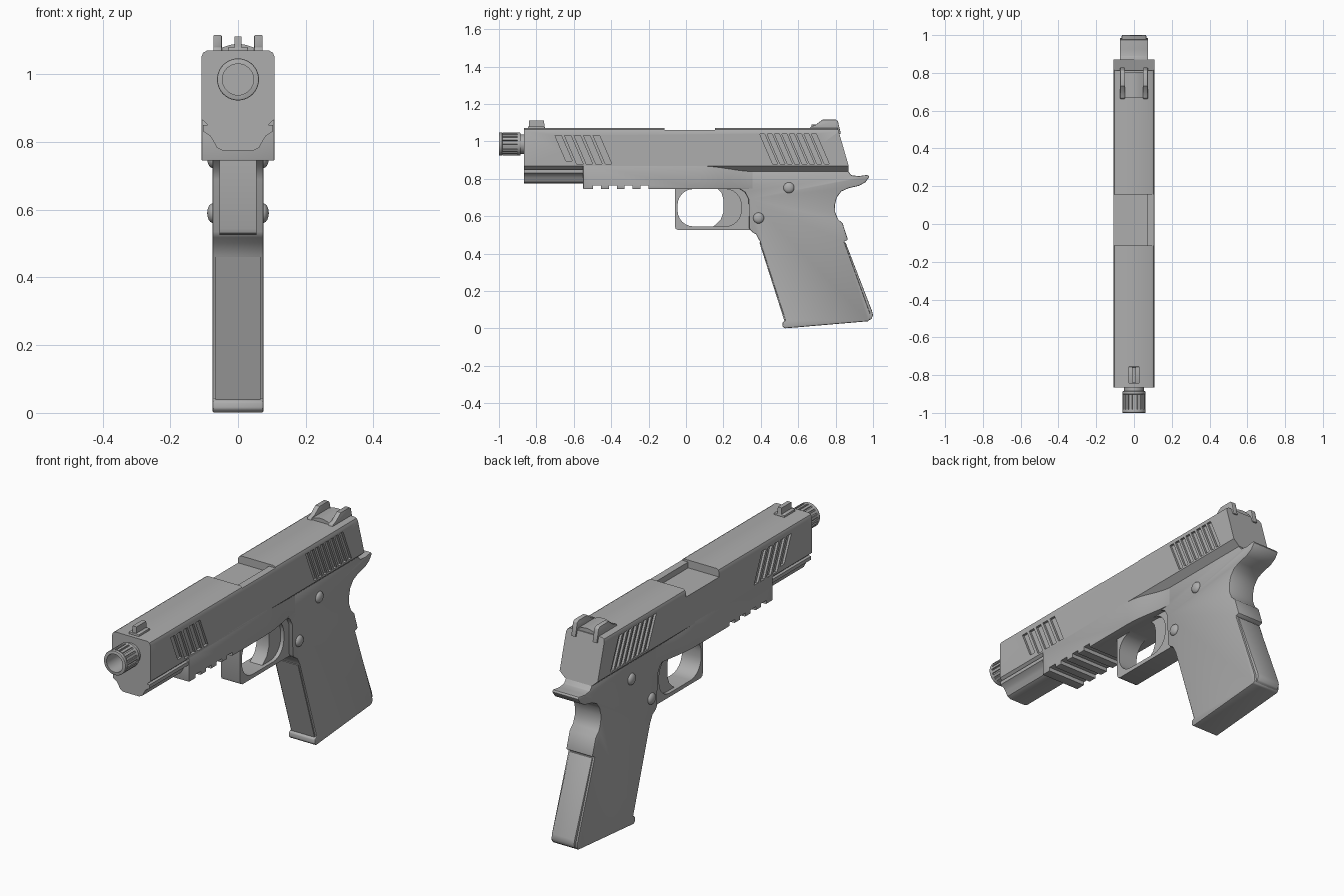
import bpy, bmesh, math

cube = bpy.data.objects.get("Cube")
if cube:
    bpy.data.objects.remove(cube, do_unlink=True)

grey = bpy.data.materials.new("plain_grey")
grey.use_nodes = True
GREY = (0.42, 0.42, 0.42, 1)
grey.diffuse_color = GREY
grey.node_tree.nodes["Principled BSDF"].inputs["Base Color"].default_value = GREY

PLACE = {"x": lambda p, t: (t, p[0], p[1]),
         "y": lambda p, t: (p[0], t, p[1]),
         "z": lambda p, t: (p[0], p[1], t)}


def activate(ob):
    bpy.ops.object.select_all(action="DESELECT")
    ob.select_set(True)
    bpy.context.view_layer.objects.active = ob


def apply_mod(ob, kind, **settings):
    mod = ob.modifiers.new(kind, kind)
    for key, value in settings.items():
        setattr(mod, key, value)
    activate(ob)
    bpy.ops.object.modifier_apply(modifier=mod.name)


def smooth(ob):
    activate(ob)
    bpy.ops.object.shade_smooth_by_angle(angle=math.radians(32))


def prisms(name, axis, solids, bevel=0.0):
    """Extrude each (outline, start, end) along an axis into one object."""
    bm = bmesh.new()
    for outline, a, b in solids:
        near = [bm.verts.new(PLACE[axis](p, a)) for p in outline]
        far = [bm.verts.new(PLACE[axis](p, b)) for p in outline]
        bm.faces.new(near)
        bm.faces.new(far[::-1])
        for i in range(len(near)):
            j = (i + 1) % len(near)
            bm.faces.new((near[i], near[j], far[j], far[i]))
    bmesh.ops.recalc_face_normals(bm, faces=bm.faces)
    mesh = bpy.data.meshes.new(name)
    bm.to_mesh(mesh)
    bm.free()
    ob = bpy.data.objects.new(name, mesh)
    bpy.context.collection.objects.link(ob)
    mesh.materials.append(grey)
    if bevel:
        apply_mod(ob, "BEVEL", width=bevel, segments=2, limit_method="ANGLE",
                  angle_limit=math.radians(40))
    smooth(ob)
    return ob


def cut(ob, cutter):
    cutter.hide_render = True
    apply_mod(ob, "BOOLEAN", operation="DIFFERENCE", solver="EXACT", object=cutter)
    bpy.data.objects.remove(cutter, do_unlink=True)
    smooth(ob)


def box(a0, a1, b0, b1):
    return [(a0, b0), (a1, b0), (a1, b1), (a0, b1)]


def mirrored(half):
    """Close a half outline across the centre plane."""
    return half + [(-x, v) for x, v in reversed(half)]


def ring(radius, n=40, cz=0.985):
    return [(radius * math.cos(math.tau * i / n), cz + radius * math.sin(math.tau * i / n))
            for i in range(n)]


def rounded(y0, y1, z0, z1, r, n=7):
    pts = []
    corners = [(y1 - r, z1 - r), (y0 + r, z1 - r), (y0 + r, z0 + r), (y1 - r, z0 + r)]
    for k, (cy, cz) in enumerate(corners):
        for i in range(n):
            a = math.pi / 2 * (k + i / (n - 1))
            pts.append((cy + r * math.cos(a), cz + r * math.sin(a)))
    return pts


# Slide: cross-section along y, with a raked rear end
W = 0.108
slide = prisms("slide", "y", [(mirrored(
    [(0.075, 0.838), (W, 0.868), (W, 1.052), (0.103, 1.064), (0.092, 1.07)]), -0.865, 0.87)])
for v in slide.data.vertices:
    if v.co.y > 0:
        v.co.y -= max(0, v.co.z - 0.868) * 0.29

# Ejection port, open towards one side
cut(slide, prisms("port_cutter", "y", [(
    [(-0.12, 1.03), (0.068, 1.03), (0.068, 1.06), (0.12, 1.06), (0.12, 1.1), (-0.12, 1.1)],
    -0.115, 0.155)]))


# Slanted grip grooves on both flanks
def groove(y, width, z0, z1):
    lean = 0.43
    drop = (z1 - z0) * lean
    return [(y, z1), (y + width, z1), (y + width + drop, z0), (y + drop, z0)]


grooves = [groove(0.394 + 0.0395 * i, 0.026, 0.878, 1.04) for i in range(8)]
grooves += [groove(-0.70 + 0.051 * i, 0.034, 0.895 if i == 0 else 0.877, 1.03) for i in range(5)]
cut(slide, prisms("groove_cutter", "x",
                  [(g, s * 0.096, s * 0.13) for g in grooves for s in (1, -1)]))

# Rounded dust cover under the front of the slide
prisms("dust_cover", "y", [(mirrored(
    [(0.045, 0.775), (0.062, 0.783), (0.074, 0.805), (0.082, 0.818), (0.104, 0.832),
     (0.104, 0.85)]), -0.865, -0.54)])

# Frame: full width in front, easing in to the grip width
taper = []
for i in range(9):
    t = i / 8
    taper.append((W - 0.034 * t * t * (3 - 2 * t), 0.08 + 0.3 * t))
frame = prisms("frame", "z", [(mirrored([(W, -0.55)] + taper), 0.745, 0.88)], 0.004)
cut(frame, prisms("rail_cutter", "x",
                  [(box(y, y + 0.043, 0.73, 0.764), -0.2, 0.2)
                   for y in (-0.498, -0.413, -0.328, -0.243)]))

# Trigger guard and trigger
guard = prisms("trigger_guard", "x", [(
    [(-0.06, 0.76), (-0.06, 0.545), (-0.055, 0.532), (-0.042, 0.525),
     (0.36, 0.525), (0.36, 0.76)], -0.054, 0.054)])
cut(guard, prisms("guard_cutter", "x",
                  [(rounded(-0.045, 0.295, 0.545, 0.745, 0.085), -0.1, 0.1)]))
prisms("trigger", "x", [(
    [(0.165, 0.75), (0.19, 0.725), (0.2, 0.69), (0.2, 0.62), (0.185, 0.58), (0.155, 0.552),
     (0.14, 0.54), (0.25, 0.54), (0.31, 0.6), (0.31, 0.75)], -0.035, 0.035)])

# Grip with the beavertail
prisms("grip", "x", [(
    [(0.28, 0.75), (0.315, 0.728), (0.335, 0.69), (0.338, 0.535), (0.35, 0.518), (0.375, 0.502),
     (0.395, 0.465), (0.532, 0.042), (0.517, 0.034), (0.515, 0.012), (0.528, 0.0),
     (0.975, 0.038), (0.985, 0.05), (0.984, 0.08), (0.845, 0.465), (0.866, 0.473),
     (0.838, 0.56), (0.812, 0.585), (0.798, 0.62), (0.796, 0.66), (0.806, 0.7), (0.83, 0.732),
     (0.87, 0.75), (0.925, 0.762), (0.96, 0.782), (0.98, 0.81), (0.974, 0.821),
     (0.925, 0.814), (0.885, 0.818), (0.86, 0.848), (0.3, 0.85)], -0.075, 0.075)], 0.005)
prisms("back_strap", "x", [(
    [(0.83, 0.46), (0.853, 0.46), (0.995, 0.092), (1.0, 0.07), (0.992, 0.05), (0.97, 0.04),
     (0.93, 0.06)], -0.065, 0.065)], 0.004)
prisms("front_strap", "x", [(
    [(0.42, 0.465), (0.392, 0.46), (0.526, 0.04), (0.57, 0.04)], -0.066, 0.066)])

# Domed pins on both sides
for name, y, z in (("upper_pin", 0.55, 0.752), ("lower_pin", 0.388, 0.59)):
    for side, s in (("left", 1), ("right", -1)):
        bpy.ops.mesh.primitive_uv_sphere_add(segments=24, ring_count=12, radius=1,
                                             location=(s * 0.074, y, z))
        pin = bpy.context.object
        pin.name = side + "_" + name
        pin.scale = (0.017, 0.029, 0.029)
        pin.data.materials.append(grey)
        smooth(pin)

# Barrel neck and fluted muzzle collar with an open bore
flutes = []
for i in range(18):
    for step, r in ((0, 0.062), (0.6, 0.062), (0.66, 0.056), (0.94, 0.056)):
        a = math.tau * (i + step) / 18
        flutes.append((r * math.cos(a), 0.985 + r * math.sin(a)))
for name, outline, y0, y1 in (("muzzle_rim", ring(0.062), -1.0, -0.982),
                              ("muzzle_flutes", flutes, -0.982, -0.902),
                              ("muzzle_collar", ring(0.062), -0.902, -0.885)):
    part = prisms(name, "y", [(outline, y0, y1)], 0.004 if outline is not flutes else 0)
    cut(part, prisms("bore_cutter", "y", [(ring(0.046), -1.1, -0.8)]))
prisms("barrel_neck", "y", [(ring(0.052), -0.89, -0.85)])

# Front sight: low base and a narrow fin
prisms("front_sight_base", "x", [(box(-0.845, -0.755, 1.065, 1.08), -0.03, 0.03)], 0.004)
prisms("front_sight_fin", "x", [(
    [(-0.84, 1.07), (-0.838, 1.112), (-0.76, 1.112), (-0.755, 1.07)], -0.011, 0.011)])

# Rear sight: dished base and two posts
dish = [(0.05 - 0.01 * i, 1.078 + 0.012 * math.sin(math.pi * i / 10)) for i in range(11)]
prisms("rear_sight_base", "y", [([(-0.05, 1.05), (0.05, 1.05)] + dish, 0.67, 0.806)])
post = [(0.66, 1.065), (0.668, 1.08), (0.69, 1.086), (0.73, 1.116), (0.8, 1.116),
        (0.812, 1.108), (0.828, 1.04), (0.78, 1.04)]
prisms("rear_sight_posts", "x", [(post, s * 0.048, s * 0.073) for s in (1, -1)], 0.003)
